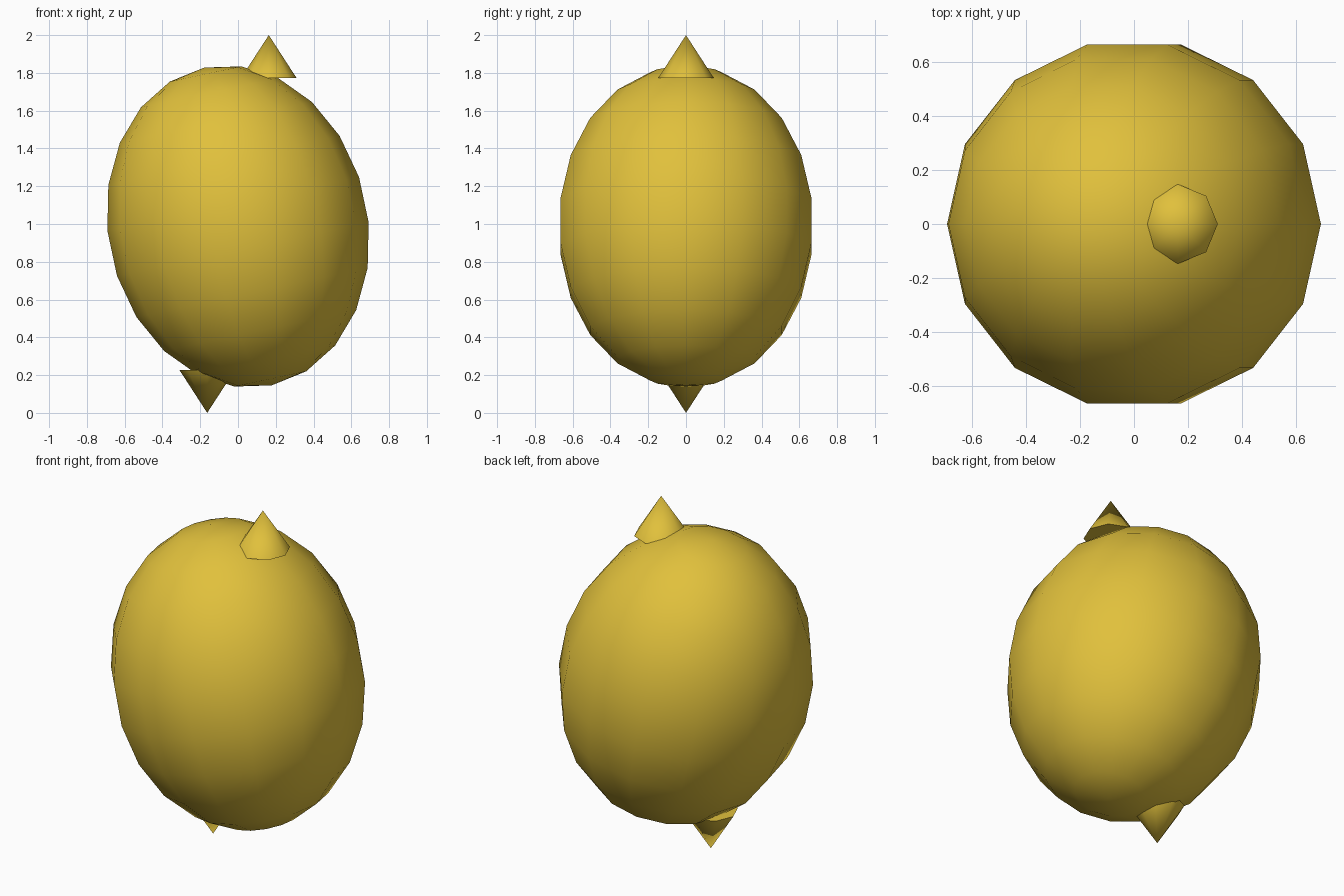
import bpy, bmesh, math
from mathutils import Matrix

cube = bpy.data.objects.get("Cube")
if cube:
    bpy.data.objects.remove(cube)

# Single lemon-yellow skin
YELLOW = (0.75, 0.53, 0.045, 1)
skin = bpy.data.materials.new("lemon_yellow")
skin.use_nodes = True
skin.diffuse_color = YELLOW
skin.node_tree.nodes["Principled BSDF"].inputs["Base Color"].default_value = YELLOW


def finish(bm, name, matrix, angle):
    """Turn a bmesh into a smooth-shaded object with the skin material."""
    mesh = bpy.data.meshes.new(name)
    bm.transform(matrix)
    bm.to_mesh(mesh)
    bm.free()
    mesh.materials.append(skin)
    obj = bpy.data.objects.new(name, mesh)
    bpy.context.collection.objects.link(obj)
    bpy.ops.object.select_all(action='DESELECT')
    obj.select_set(True)
    bpy.context.view_layer.objects.active = obj
    bpy.ops.object.shade_smooth_by_angle(angle=math.radians(angle))
    return obj


# Fruit body: stretched sphere leaning towards -x at the top
body = bmesh.new()
bmesh.ops.create_uvsphere(body, u_segments=14, v_segments=11, radius=1)
lean = (Matrix.Translation((0, 0, 0.987))
        @ Matrix.Rotation(math.radians(-12), 4, 'Y')
        @ Matrix.Diagonal((0.688, 0.688, 0.86, 1))
        @ Matrix.Rotation(math.radians(90), 4, 'Z'))
finish(body, "fruit_body", lean, 40)

# Pointed tips: upright at the top, turned over at the bottom
TIP_HEIGHT = 0.227
for name, x, z, turn in (("top_tip", 0.163, 2 - TIP_HEIGHT / 2, 0),
                         ("bottom_tip", -0.163, TIP_HEIGHT / 2, 180)):
    tip = bmesh.new()
    bmesh.ops.create_cone(tip, cap_ends=True, segments=8, radius1=0.147,
                          radius2=0, depth=TIP_HEIGHT)
    bmesh.ops.remove_doubles(tip, verts=tip.verts, dist=0.0001)
    place = Matrix.Translation((x, 0, z)) @ Matrix.Rotation(math.radians(turn), 4, 'X')
    finish(tip, name, place, 40)
